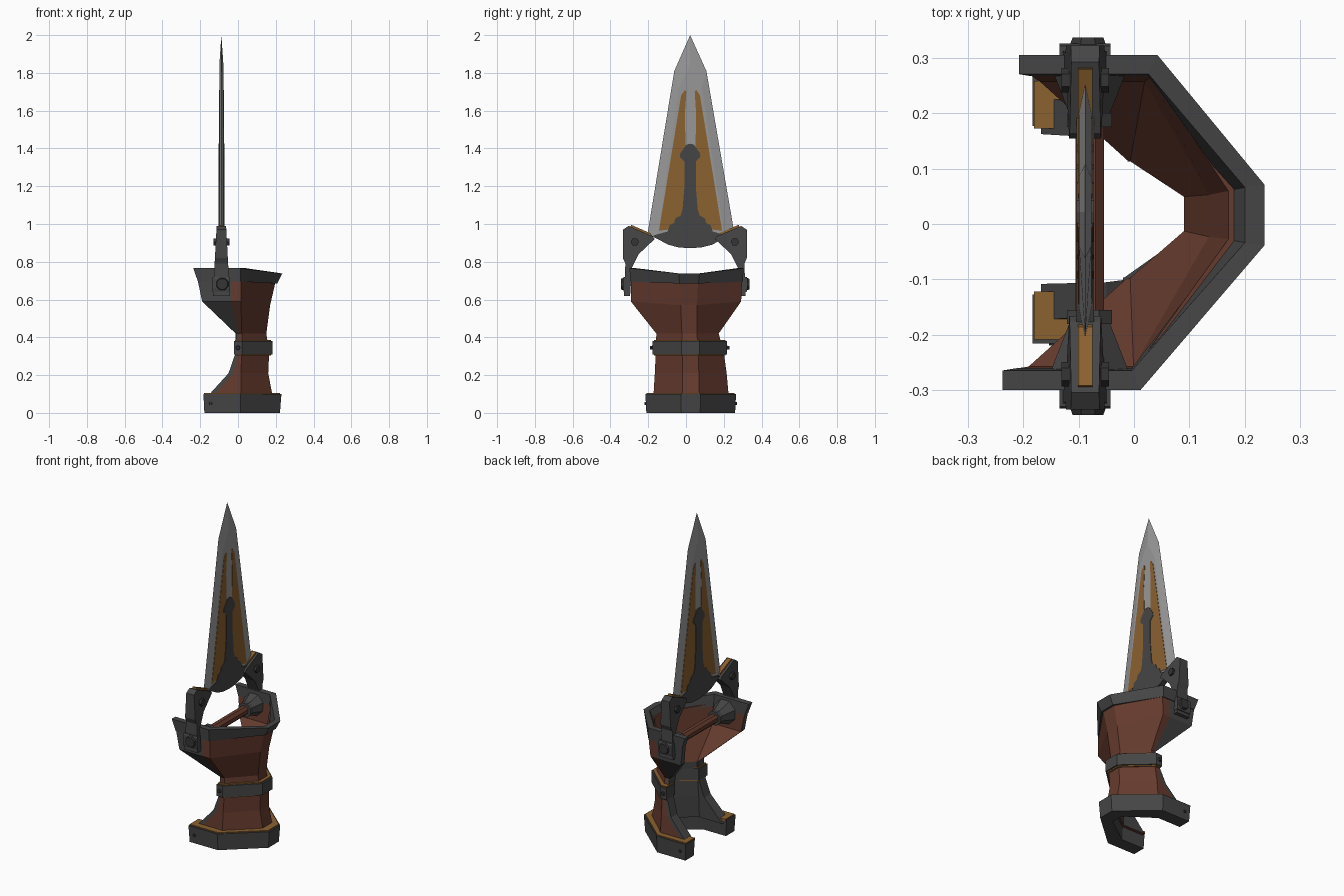
import bpy, bmesh, math
from mathutils import Vector, Matrix

if "Cube" in bpy.data.objects:
    bpy.data.objects.remove(bpy.data.objects["Cube"])


def mat(name, rgb):
    m = bpy.data.materials.new(name)
    m.diffuse_color = (*rgb, 1)
    m.use_nodes = True
    m.node_tree.nodes["Principled BSDF"].inputs["Base Color"].default_value = m.diffuse_color
    return m


IRON = mat("dark_iron", (0.06, 0.06, 0.06))
LEATHER = mat("brown_leather", (0.13, 0.043, 0.027))
GOLD = mat("dull_gold", (0.26, 0.12, 0.03))
STEEL = mat("blade_steel", (0.31, 0.31, 0.31))
BLACK = mat("black_iron", (0.035, 0.035, 0.035))
BX = -0.088  # x of the blade plane


def finish(name, bm, mats):
    bmesh.ops.recalc_face_normals(bm, faces=bm.faces)
    me = bpy.data.meshes.new(name)
    bm.to_mesh(me)
    bm.free()
    for m in mats:
        me.materials.append(m)
    ob = bpy.data.objects.new(name, me)
    bpy.context.collection.objects.link(ob)
    return ob


def c_loop(z, zb, c, xb, hb, xc, W, xe, t, border, s):
    """C-shaped section open toward -x: 8 outer points, then 8 inner ones."""
    def half(sign, inset):
        dx = s if sign > 0 else 0
        k = t if inset else 0
        y = c + sign * (W - k)
        return [(xe + dx, y, z), (border + dx - k * 0.2, y, z),
                (xc + dx - k * 0.45, y, z), (xb - k, c * 0.4 + 0.015 + sign * (hb - k * 0.15), zb)]
    return half(1, 0) + half(-1, 0)[::-1] + half(-1, 1) + half(1, 1)[::-1]


def c_loft(name, levels, mats, rule=None):
    bm = bmesh.new()
    rings = [[bm.verts.new(p) for p in c_loop(*lv)] for lv in levels]
    for i in range(len(rings) - 1):
        a, b = rings[i], rings[i + 1]
        for j in range(16):
            k = (j + 1) % 16
            f = bm.faces.new((a[j], a[k], b[k], b[j]))
            if rule:
                f.material_index = rule(i, j)
    for r in (rings[0], rings[-1]):
        for i in range(7):
            bm.faces.new((r[i], r[i + 1], r[14 - i], r[15 - i]))
    return finish(name, bm, mats)


def plate(name, pts, half_w, m, x=BX):
    """Extrude a (y, z) outline along x; half_w may depend on z."""
    w = half_w if callable(half_w) else (lambda z: half_w)
    bm = bmesh.new()
    a = [bm.verts.new((x + w(z), y, z)) for y, z in pts]
    b = [bm.verts.new((x - w(z), y, z)) for y, z in pts]
    bm.faces.new(a)
    bm.faces.new(b)
    for i in range(len(pts)):
        k = (i + 1) % len(pts)
        bm.faces.new((a[i], a[k], b[k], b[i]))
    return finish(name, bm, [m])


def rod(name, p, q, r1, r2, n, m):
    p, q = Vector(p), Vector(q)
    d = q - p
    bm = bmesh.new()
    bmesh.ops.create_cone(bm, cap_ends=True, segments=n, radius1=r1, radius2=r2, depth=d.length)
    M = Matrix.Translation((p + q) / 2) @ d.to_track_quat('Z', 'Y').to_matrix().to_4x4() @ Matrix.Rotation(math.pi / n, 4, 'Z')
    bmesh.ops.transform(bm, matrix=M, verts=bm.verts)
    return finish(name, bm, [m])


# Leather gauntlet shell: z, z back, centre y, back x, half flat, corner x,
# half width, end x, thickness, border x, shift of the +y side
shell = [
    (.08, .08, .027, .185, .045, .015, .20, -.168, .065, -.14, 0),
    (.21, .21, .025, .16, .043, .015, .19, -.05, .06, -.025, 0),
    (.32, .32, .02, .165, .042, .02, .18, -.012, .06, .0, 0),
    (.42, .42, .008, .15, .04, .02, .165, -.01, .06, .0, 0),
    (.59, .57, .0, .17, .043, .015, .292, -.19, .035, -.035, .02),
    (.71, .70, .003, .2, .048, .015, .294, -.215, .03, -.035, .03),
]


def shell_rule(i, j):
    if j in (0, 6, 7, 15):
        return 1                       # iron edging and wings
    if 8 <= j <= 14:
        return 1 if i < 3 else 0       # iron lining below, leather above
    return 0


c_loft("gauntlet_shell", shell, [LEATHER, IRON], shell_rule)

# Iron bands and their gold trim
c_loft("top_rim", [(.695, .685, .003, .208, .05, .012, .298, -.212, .035, -.06, .03),
                   (.766, .738, .003, .235, .055, .012, .302, -.237, .035, -.06, .03)], [IRON])
c_loft("middle_band", [(.31, .31, .02, .183, .048, .02, .198, -.02, .082, .0, 0),
                       (.38, .38, .02, .183, .048, .02, .198, -.02, .082, .0, 0)], [IRON])
c_loft("middle_gold_trim", [(.303, .303, .02, .174, .046, .02, .19, -.016, .07, .0, 0),
                            (.387, .387, .02, .174, .046, .02, .19, -.016, .07, .0, 0)], [GOLD])
c_loft("base_band", [(0, 0, .025, .222, .05, .012, .235, -.178, .08, -.1, 0),
                     (.1, .1, .025, .23, .052, .012, .24, -.183, .088, -.1, 0)], [IRON])
c_loft("base_gold_trim", [(.09, .09, .025, .222, .05, .012, .233, -.18, .086, -.1, 0),
                          (.106, .106, .025, .222, .05, .012, .233, -.18, .086, -.1, 0)], [GOLD])

# Band bolts
for s in (1, -1):
    y = .02 + s * .19
    rod("middle_band_bolt", (.0, y, .345), (.0, y + s * .02, .345), .014, .01, 6, BLACK)
    y = .025 + s * .23
    rod("base_band_bolt", (-.145, y, .05), (-.145, y + s * .014, .05), .011, .008, 6, BLACK)

# Grip bar and its mounts
rod("grip_bar", (-.08, -.2, .68), (-.08, .2, .68), .028, .028, 8, LEATHER)
for s in (1, -1):
    def gy(v):
        return .01 + s * v
    rod("grip_mount", (-.08, gy(.28), .68), (-.08, gy(.19), .68), .078, .04, 8, IRON)
    rod("grip_collar", (-.08, gy(.19), .68), (-.08, gy(.165), .68), .044, .044, 8, IRON)

# Hinge arms holding the blade, with gold core strip, pivots and bolts
arm = [(.328, .97), (.298, .99), (.17, .935), (.16, .92), (.245, .84), (.28, .77),
       (.29, .62), (.322, .62), (.315, .79), (.328, .82)]
core = [(.29, .975), (.285, .996), (.18, .95), (.17, .925), (.24, .90)]
for s in (1, -1):
    def mir(pts):
        return [(s * y - .006, z) for y, z in pts]
    plate("hinge_arm", mir(arm), lambda z: .045 - (z - .62) * .054, IRON)
    plate("arm_gold_strip", mir(core), .013, GOLD)
    y = -.004 + s * .295
    blk = [(y, .64), (y + s * .03, .64), (y + s * .034, .66), (y + s * .034, .71),
           (y + s * .03, .72), (y, .72)]
    plate("pivot_block", blk, .046, IRON)
    rod("pivot_cap", (BX + .005, y + s * .03, .682), (BX + .005, y + s * .045, .682), .036, .03, 8, BLACK)
    yb = s * .265 - .006
    rod("arm_bolt", (BX - .043, yb, .905), (BX + .043, yb, .905), .022, .022, 6, BLACK)

# Blade with ground bevels
outline = [(-.205, .94), (-.062, 1.81), (.022, 2.0), (.108, 1.81), (.258, .94)]
flat = [(-.15, .94), (-.04, 1.72), (.022, 1.84), (.085, 1.72), (.203, .94)]
bm = bmesh.new()
edge = [bm.verts.new((BX, y, z)) for y, z in outline]
for side in (1, -1):
    inner = [bm.verts.new((BX + side * .011, y, z)) for y, z in flat]
    bm.faces.new(inner)
    for i in range(4):
        bm.faces.new((edge[i], edge[i + 1], inner[i + 1], inner[i]))
    if side == 1:
        first = inner
bm.faces.new((edge[0], first[0], first[4], edge[4], inner[4], inner[0]))
finish("blade", bm, [STEEL])

# Gold inlays on the blade
inlay = [(.167, .965), (.05, 1.68), (.03, 1.71), (.022, 1.70), (.03, 1.58), (.026, 1.4), (.026, .98)]
for s in (1, -1):
    plate("blade_gold_inlay", [(.024 + s * y, z) for y, z in inlay], .013, GOLD)

# Iron guard with a stem and knob up the blade centre
half = [(0, .872), (.06, .876), (.115, .89), (.2, .935), (.175, .945), (.12, .96), (.108, .995), (.085, 1.005),
        (.078, 1.03), (.05, 1.045), (.04, 1.08), (.03, 1.2), (.03, 1.33), (.054, 1.355), (.052, 1.375),
        (.034, 1.40), (.02, 1.42), (0, 1.425)]
guard = [(.022 + y, z) for y, z in half] + [(.022 - y, z) for y, z in half[-2:0:-1]]
plate("blade_guard", guard, .016, IRON)
